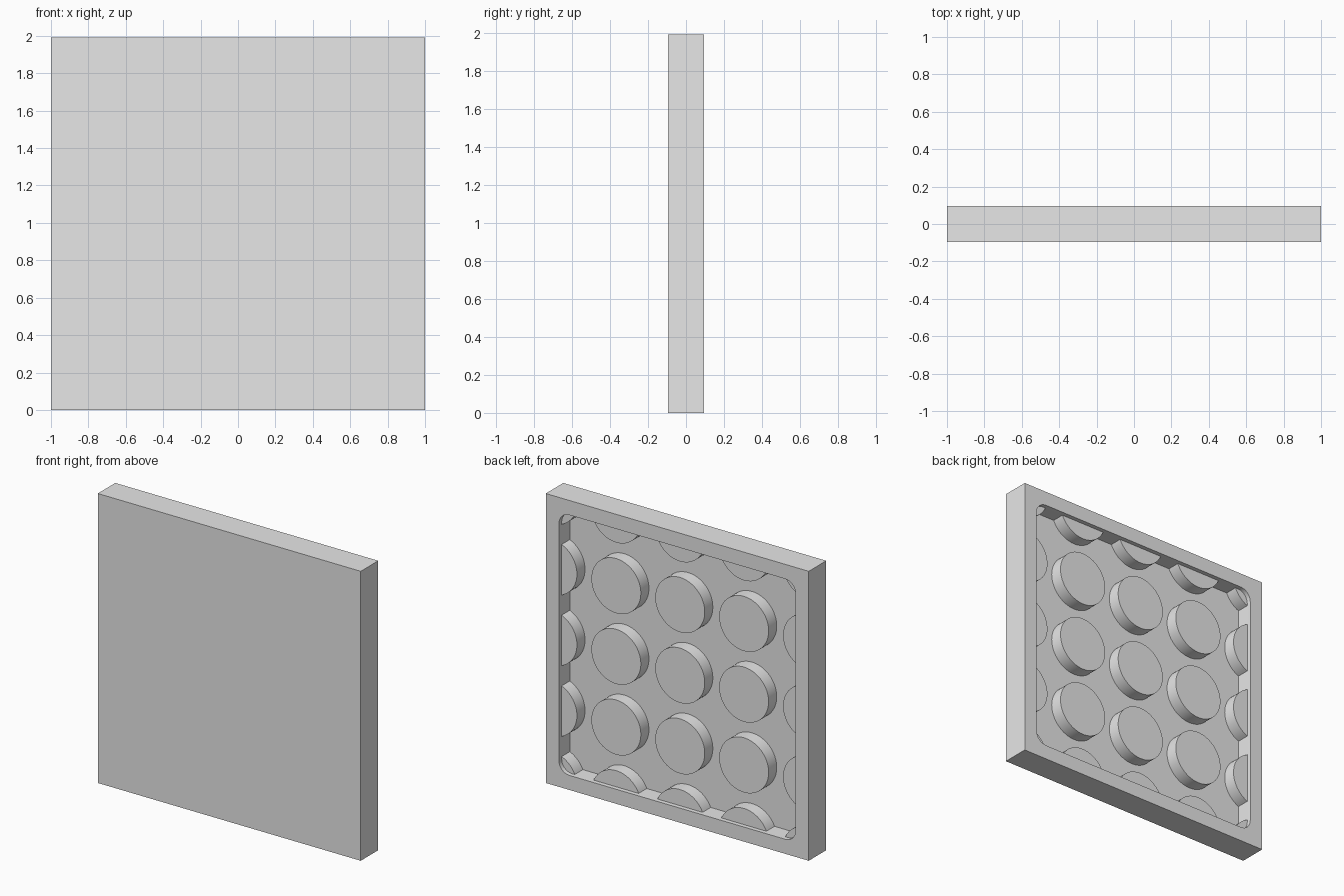
import bpy
import bmesh
import math
from mathutils import Matrix

WIDTH, HEIGHT, DEPTH = 2.0, 1.99, 0.19
RIM = 0.1            # width of the frame around the pocket
CORNER = 0.08        # pocket corner radius
POCKET = 0.118       # pocket depth
STUD_DROP = 0.03     # stud faces sit this far below the rim
STUD_R, PITCH = 0.188, 0.486
BACK = DEPTH / 2
MID = HEIGHT / 2

cube = bpy.data.objects.get("Cube")
if cube:
    bpy.data.objects.remove(cube, do_unlink=True)

grey = bpy.data.materials.new("plain grey")
grey.use_nodes = True
grey.diffuse_color = (0.8, 0.8, 0.8, 1)
grey.node_tree.nodes["Principled BSDF"].inputs["Base Color"].default_value = (0.8, 0.8, 0.8, 1)


def finish(name, bm):
    bmesh.ops.recalc_face_normals(bm, faces=bm.faces)
    mesh = bpy.data.meshes.new(name)
    bm.to_mesh(mesh)
    bm.free()
    mesh.materials.append(grey)
    obj = bpy.data.objects.new(name, mesh)
    bpy.context.collection.objects.link(obj)
    return obj


def box(bm, width, height, y0, y1):
    place = Matrix.Translation((0, (y0 + y1) / 2, MID))
    size = Matrix.Diagonal((width, y1 - y0, height, 1))
    bmesh.ops.create_cube(bm, size=1, matrix=place @ size)


def subtract(target, cutter):
    mod = target.modifiers.new("cut", "BOOLEAN")
    mod.operation = "DIFFERENCE"
    mod.solver = "EXACT"
    mod.object = cutter
    bpy.context.view_layer.objects.active = target
    bpy.ops.object.modifier_apply(modifier=mod.name)
    bpy.data.objects.remove(cutter, do_unlink=True)


# Solid slab
bm = bmesh.new()
box(bm, WIDTH, HEIGHT, -BACK, BACK)
tile = finish("tile", bm)

# Pocket volume with rounded corners
bm = bmesh.new()
box(bm, WIDTH - 2 * RIM, HEIGHT - 2 * RIM, BACK - POCKET, BACK + 0.1)
corners = [e for e in bm.edges if abs(e.verts[0].co.y - e.verts[1].co.y) > 0.01]
bmesh.ops.bevel(bm, geom=corners, offset=CORNER, segments=8, profile=0.5, affect="EDGES")
pocket = finish("pocket_cutter", bm)
pocket.hide_render = True

# Grid of round studs left standing; the outer ones run into the frame
bm = bmesh.new()
base, face = BACK - POCKET - 0.02, BACK - STUD_DROP
turn = Matrix.Rotation(math.radians(90), 4, "X")
for column in range(-2, 3):
    for row in range(-2, 3):
        place = Matrix.Translation((column * PITCH, (base + face) / 2, MID + row * PITCH))
        bmesh.ops.create_cone(bm, cap_ends=True, segments=64, radius1=STUD_R, radius2=STUD_R,
                              depth=face - base, matrix=place @ turn)
studs = finish("stud_cutter", bm)
studs.hide_render = True

subtract(pocket, studs)
subtract(tile, pocket)

# Smooth round walls, sharp rims
bpy.ops.object.select_all(action="DESELECT")
tile.select_set(True)
bpy.context.view_layer.objects.active = tile
bpy.ops.object.shade_smooth_by_angle(angle=math.radians(30))
